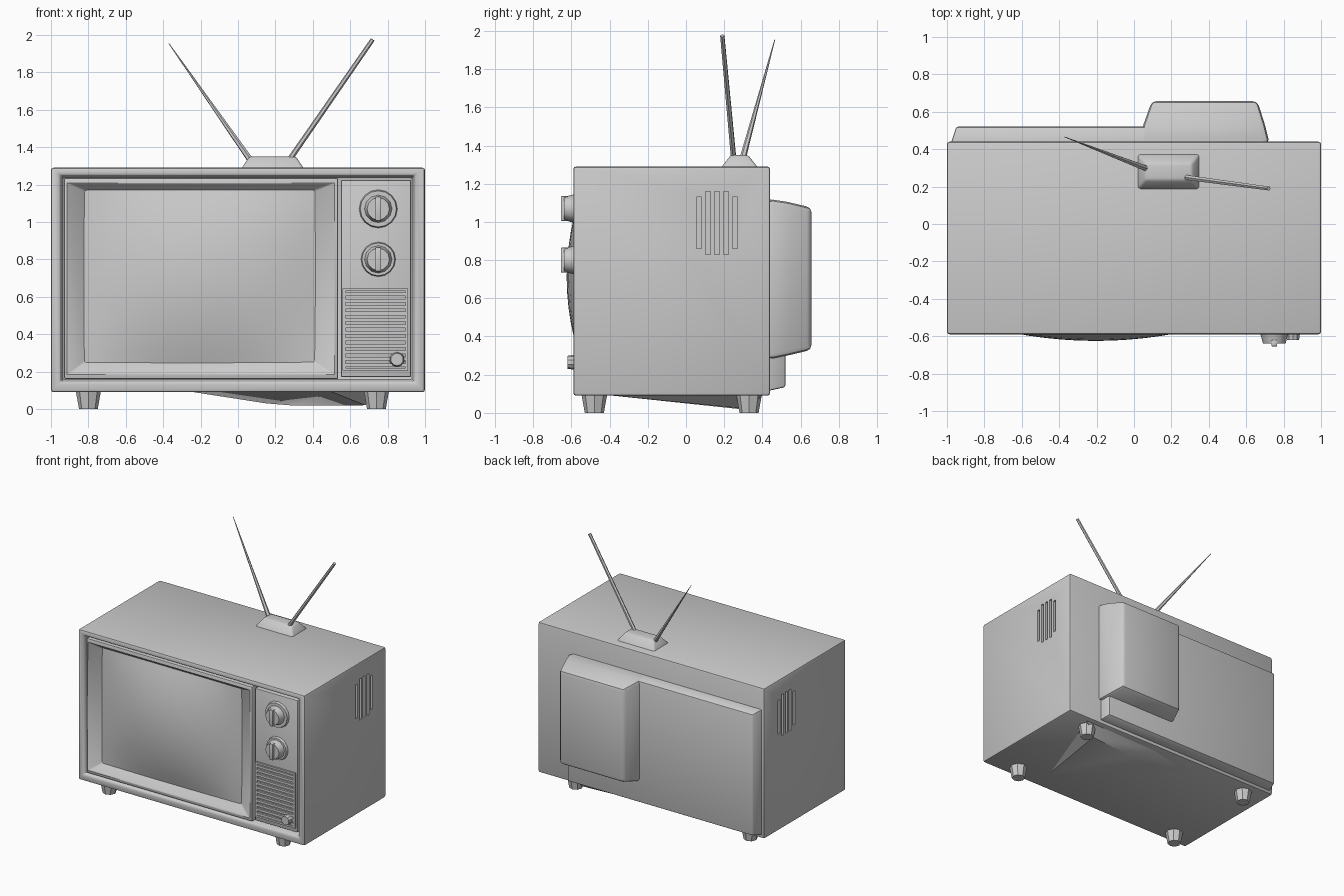
import bpy, bmesh, math
from mathutils import Vector

if "Cube" in bpy.data.objects:
    bpy.data.objects.remove(bpy.data.objects["Cube"])

grey = bpy.data.materials.new("plain grey")
grey.diffuse_color = (0.6, 0.6, 0.6, 1)
grey.use_nodes = True
grey.node_tree.nodes["Principled BSDF"].inputs["Base Color"].default_value = grey.diffuse_color


def finish(ob, bevel=0, angle=35):
    """Give the object its colour, a soft edge and smooth shading."""
    ob.data.materials.clear()
    ob.data.materials.append(grey)
    bpy.ops.object.select_all(action='DESELECT')
    ob.select_set(True)
    bpy.context.view_layer.objects.active = ob
    if bevel:
        m = ob.modifiers.new("bevel", 'BEVEL')
        m.width, m.segments, m.limit_method = bevel, 2, 'ANGLE'
        bpy.ops.object.modifier_apply(modifier=m.name)
    bpy.ops.object.shade_smooth_by_angle(angle=math.radians(angle))
    return ob


def from_bmesh(name, bm):
    bmesh.ops.recalc_face_normals(bm, faces=bm.faces)
    me = bpy.data.meshes.new(name)
    bm.to_mesh(me)
    bm.free()
    ob = bpy.data.objects.new(name, me)
    bpy.context.collection.objects.link(ob)
    return ob


def loft(name, sections, closed=False):
    """Join rectangles (x0, x1, z0, z1, y) in order; cap both ends or close into a ring."""
    bm = bmesh.new()
    rings = [[bm.verts.new(p) for p in ((a, y, c), (b, y, c), (b, y, d), (a, y, d))]
             for a, b, c, d, y in sections]
    pairs = list(zip(rings, rings[1:]))
    if closed:
        pairs.append((rings[-1], rings[0]))
    else:
        bm.faces.new(rings[0])
        bm.faces.new(rings[-1])
    for r, s in pairs:
        for i in range(4):
            j = (i + 1) % 4
            bm.faces.new((r[i], r[j], s[j], s[i]))
    return from_bmesh(name, bm)


def box(name, x0, x1, y0, y1, z0, z1):
    return loft(name, [(x0, x1, z0, z1, y0), (x0, x1, z0, z1, y1)])


def cone(name, start, end, r1, r2, sides):
    start, end = Vector(start), Vector(end)
    d = end - start
    bpy.ops.mesh.primitive_cone_add(vertices=sides, radius1=r1, radius2=r2, depth=d.length,
                                    location=(start + end) / 2,
                                    rotation=d.to_track_quat('Z', 'Y').to_euler())
    ob = bpy.context.object
    ob.name = name
    return finish(ob)


# cabinet with a recessed front
cabinet = finish(loft("cabinet", [
    (-1, 1, .09, 1.29, .44), (-1, 1, .09, 1.29, -.59),
    (-.95, .945, .145, 1.25, -.59), (-.94, .935, .155, 1.24, -.525)]), .014)

# vertical vent slots cut into both sides
for side in (-1, 1):
    for i in range(5):
        y = .055 + i * .047
        z0, z1 = (.86, 1.13) if i in (0, 4) else (.83, 1.16)
        cutter = box("vent_cutter", *sorted((side * .965, side * 1.05)), y, y + .026, z0, z1)
        cutter.hide_render = True
        m = cabinet.modifiers.new("vent", 'BOOLEAN')
        m.operation, m.object, m.solver = 'DIFFERENCE', cutter, 'EXACT'
        bpy.context.view_layer.objects.active = cabinet
        bpy.ops.object.modifier_apply(modifier=m.name)
        bpy.data.objects.remove(cutter)
finish(cabinet)

# screen surround, sloping in towards the glass
finish(loft("screen_surround", [
    (-.93, .535, .16, 1.235, -.515), (-.93, .535, .16, 1.235, -.585),
    (-.90, .50, .19, 1.205, -.585), (-.82, .41, .25, 1.17, -.54),
    (-.80, .39, .27, 1.15, -.515)], closed=True), .008)

# bulging glass
bm = bmesh.new()
bmesh.ops.create_grid(bm, x_segments=14, y_segments=12, size=1)
for v in bm.verts:
    u, w = v.co.x, v.co.y
    v.co = (-.205 + .625 * u, -.54 - .085 * (1 - u * u) * (1 - w * w), .71 + .47 * w)
glass = from_bmesh("screen_glass", bm)
if glass.data.polygons[0].normal.y > 0:
    glass.data.flip_normals()
finish(glass, 0, 60)

# control panel with dials
finish(box("control_panel", .55, .925, -.57, -.515, .17, 1.225), .008)
for n, z, r in (("upper", 1.07, .105), ("lower", .80, .095)):
    cone(n + "_dial_plate", (.75, -.56, z), (.75, -.59, z), r, r * .92, 16)
    cone(n + "_dial_knob", (.75, -.585, z), (.75, -.64, z), .075, .06, 12)
    finish(box(n + "_dial_grip", .735, .765, -.655, -.62, z - .065, z + .065), .005)

# speaker grille: frame, slats and small knob
finish(loft("grille_frame", [
    (.56, .91, .205, .645, -.56), (.56, .91, .205, .645, -.583),
    (.575, .895, .22, .63, -.583), (.575, .895, .22, .63, -.56)], closed=True))
for i in range(12):
    z = .225 + i * .0345
    finish(box("grille_slat", .57, .90, -.585, -.56, z, z + .019))
cone("small_knob", (.85, -.565, .265), (.85, -.62, .265), .042, .034, 10)

# back cover and tube housing
finish(loft("back_cover", [(-.98, .70, .115, 1.12, .43), (-.95, .68, .135, 1.10, .52)]), .01)
finish(loft("tube_housing", [(.03, .725, .28, 1.12, .43), (.05, .70, .30, 1.105, .53),
                             (.095, .66, .33, 1.075, .657)]), .025)

# tapered feet
for x in (-.80, .74):
    for y in (-.48, .33):
        bpy.ops.mesh.primitive_cone_add(vertices=8, radius1=.05, radius2=.068, depth=.1,
                                        location=(x, y, .05))
        bpy.context.object.name = "foot"
        finish(bpy.context.object)

# shallow wedge under the cabinet
bm = bmesh.new()
for p in ((-.25, .3, .092), (.5, -.4, .092), (.8, .4, .092), (.1, .38, .092),
          (.15, .27, .03), (.68, .33, .02), (.3, .3, .018)):
    bm.verts.new(p)
bmesh.ops.convex_hull(bm, input=bm.verts)
finish(from_bmesh("underside_wedge", bm))

# aerial base: a low tapered block
bm = bmesh.new()
bmesh.ops.create_cube(bm, size=1)
for v in bm.verts:
    top = v.co.z > 0
    v.co = (.185 + v.co.x * (.25 if top else .34), .28 + v.co.y * (.09 if top else .2),
            1.35 if top else 1.28)
finish(from_bmesh("aerial_base", bm), .012)

# aerial rods
cone("left_aerial", (.07, .295, 1.325), (-.37, .465, 1.955), .017, .002, 6)
cone("right_aerial", (.27, .25, 1.325), (.72, .19, 1.975), .015, .012, 6)
